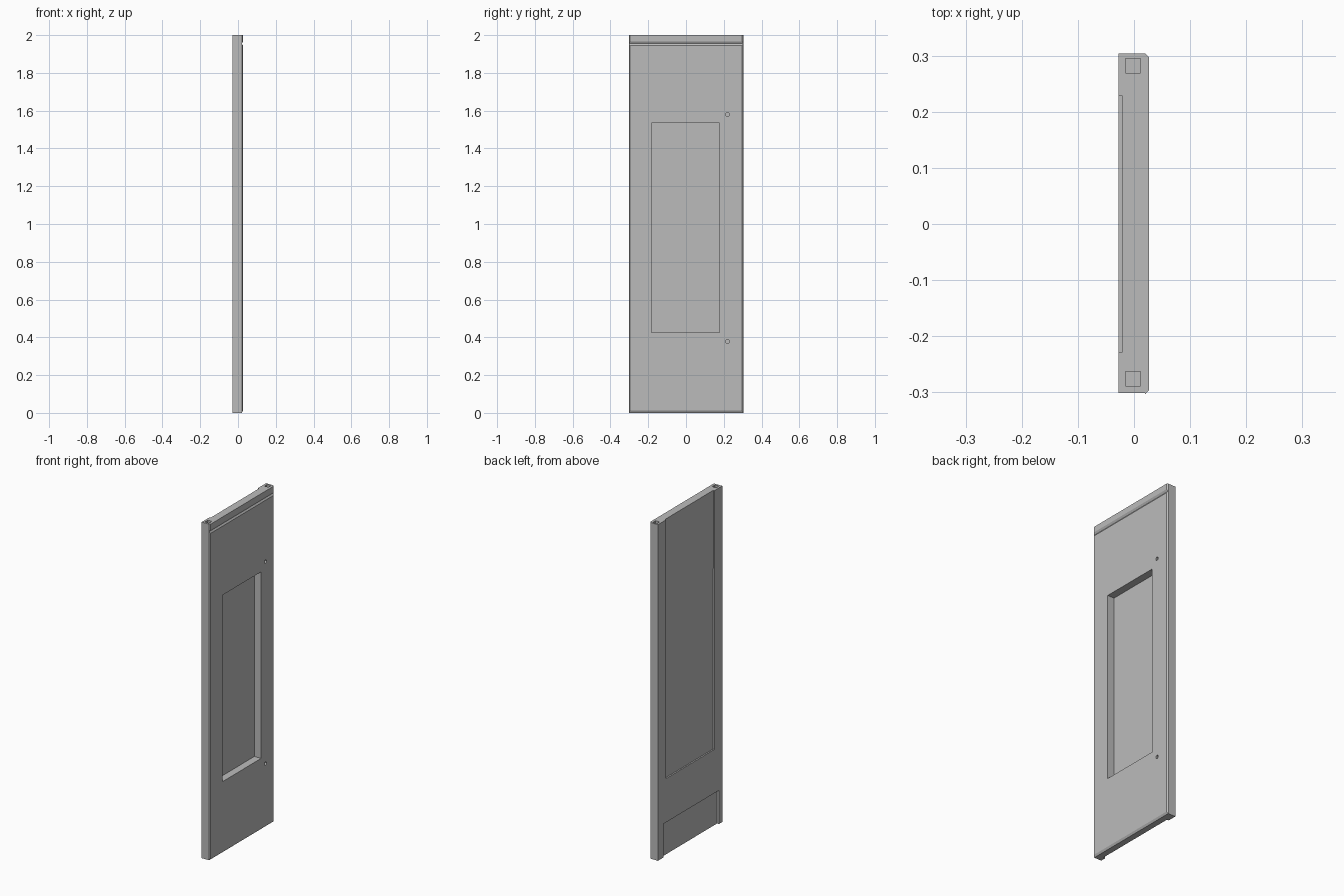
import bpy, bmesh
from mathutils import Vector

old = bpy.data.objects.get("Cube")
if old:
    bpy.data.objects.remove(old, do_unlink=True)

grey = bpy.data.materials.new("plain_grey")
grey.use_nodes = True
colour = (0.5, 0.5, 0.5, 1)
grey.diffuse_color = colour
grey.node_tree.nodes["Principled BSDF"].inputs["Base Color"].default_value = colour


def finish(name, bm):
    bmesh.ops.recalc_face_normals(bm, faces=bm.faces)
    mesh = bpy.data.meshes.new(name)
    bm.to_mesh(mesh)
    bm.free()
    mesh.materials.append(grey)
    ob = bpy.data.objects.new(name, mesh)
    bpy.context.collection.objects.link(ob)
    return ob


def box(name, x, y, z, taper=(0, 0, 0)):
    """Box from ranges; taper insets the +x face at the sides, bottom and top."""
    bm = bmesh.new()
    bmesh.ops.create_cube(bm, size=1)
    side, low, high = taper
    for v in bm.verts:
        a, b, c = (int(k > 0) for k in v.co)
        v.co = Vector((x[a], y[b] + a * (side, -side)[b], z[c] + a * (low, -high)[c]))
    return finish(name, bm)


def peg(name, x, y, z, radius):
    """Round cutter lying along x."""
    bm = bmesh.new()
    bmesh.ops.create_cone(bm, cap_ends=True, segments=20, radius1=radius,
                          radius2=radius, depth=x[1] - x[0])
    for v in bm.verts:
        v.co = Vector((v.co.z + sum(x) / 2, v.co.x + y, v.co.y + z))
    return finish(name, bm)


def carve(targets, cutter):
    for ob in targets:
        mod = ob.modifiers.new("cut", "BOOLEAN")
        mod.operation = "DIFFERENCE"
        mod.solver = "EXACT"
        mod.object = cutter
        bpy.context.view_layer.objects.active = ob
        bpy.ops.object.modifier_apply(modifier=mod.name)
    bpy.data.objects.remove(cutter, do_unlink=True)


# Main slab, and the bevelled facing split by a V groove near the top
body = box("door_body", (-0.028, 0.02), (-0.301, 0.304), (0, 2))
panel = box("front_panel", (0.02, 0.027), (-0.303, 0.304), (0, 1.955), (0.007, 0.012, 0.01))
strip = box("top_strip", (0.02, 0.027), (-0.303, 0.304), (1.955, 2), (0.007, 0.012, 0))

# Deep window recess in the front
carve([body, panel], box("window_cut", (-0.017, 0.1), (-0.183, 0.178), (0.425, 1.535)))

# Shallow back recess: upper panel and lower pane
carve([body], box("upper_back_cut", (-0.1, -0.0205), (-0.228, 0.228), (1.53, 2.1)))
carve([body], box("pane_back_cut", (-0.1, -0.0195), (-0.228, 0.228), (0.46, 1.535)))

# Low service recess in the back, with a round hole
carve([body], box("service_cut", (-0.1, -0.016), (-0.27, 0.25), (-0.1, 0.2)))
carve([body], peg("service_hole_cut", (-0.05, 0.005), -0.02, 0.17, 0.012))

# Square sockets in the top edge
for y in (-0.276, 0.282):
    carve([body], box("socket_cut", (-0.015, 0.012), (y - 0.013, y + 0.013), (1.9, 2.1)))

# Four screw holes around the window
for y in (-0.225, 0.22):
    for z in (0.378, 1.58):
        carve([body, panel], peg("screw_hole_cut", (0.0, 0.1), y, z, 0.01))
